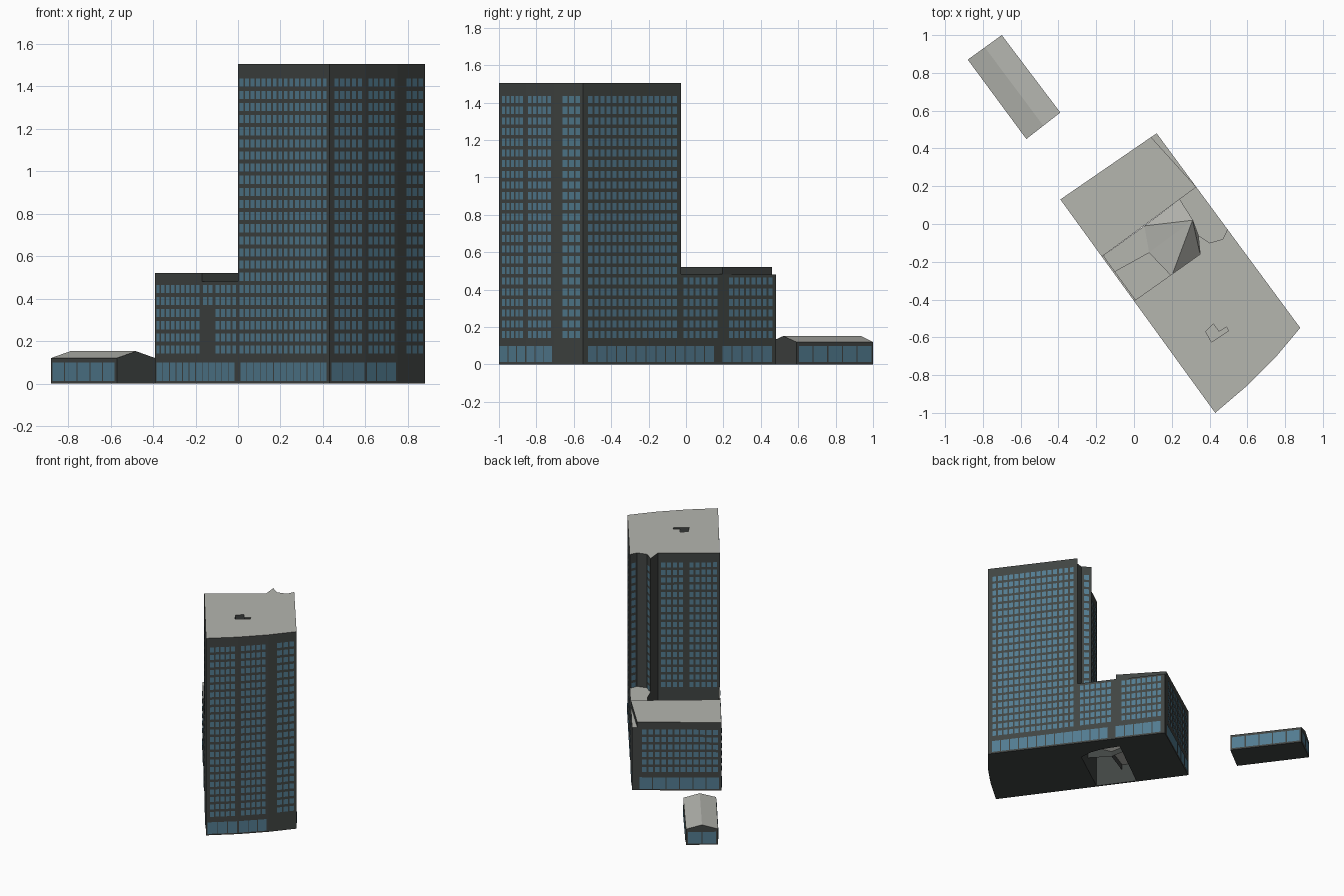
import bpy, bmesh
from mathutils import Vector

if "Cube" in bpy.data.objects:
    bpy.data.objects.remove(bpy.data.objects["Cube"], do_unlink=True)


def material(name, rgb):
    m = bpy.data.materials.new(name)
    m.use_nodes = True
    m.diffuse_color = (*rgb, 1)
    m.node_tree.nodes["Principled BSDF"].inputs["Base Color"].default_value = (*rgb, 1)
    return m


MATS = [material("dark wall", (0.052, 0.058, 0.055)),
        material("pale roof", (0.46, 0.465, 0.43)),
        material("blue glass", (0.085, 0.2, 0.28))]
WALL, ROOF, GLASS = range(3)


def finish(name, bm):
    mesh = bpy.data.meshes.new(name)
    bm.to_mesh(mesh)
    bm.free()
    for m in MATS:
        mesh.materials.append(m)
    ob = bpy.data.objects.new(name, mesh)
    bpy.context.scene.collection.objects.link(ob)
    return ob


def prism(name, pts, z0, z1, base=WALL, top=ROOF):
    """Upright block over a counter-clockwise outline; base=None leaves it open below."""
    bm = bmesh.new()
    lo = [bm.verts.new((p[0], p[1], z0)) for p in pts]
    hi = [bm.verts.new((p[0], p[1], z1)) for p in pts]
    for i in range(len(pts)):
        j = (i + 1) % len(pts)
        bm.faces.new((lo[i], lo[j], hi[j], hi[i]))
    bm.faces.new(hi).material_index = top
    if base is not None:
        bm.faces.new(lo[::-1]).material_index = base
    return finish(name, bm)


def panes(bm, p, q, s0, s1, count, spans, fill):
    """Columns of glass from fraction s0 to s1 of wall p-q, one row per height span."""
    d = q - p
    out = Vector((d.y, -d.x)).normalized() * 0.003
    step = (s1 - s0) / count
    for i in range(count):
        a = p + d * (s0 + step * (i + (1 - fill) / 2)) + out
        b = p + d * (s0 + step * (i + (1 + fill) / 2)) + out
        for z0, z1 in spans:
            f = bm.faces.new([bm.verts.new(v) for v in (
                (a.x, a.y, z0), (b.x, b.y, z0), (b.x, b.y, z1), (a.x, a.y, z1))])
            f.material_index = GLASS


def rows(first, last):
    return [(0.141 + 0.0571 * k, 0.179 + 0.0571 * k) for k in range(first, last)]


GROUND = [(0.012, 0.1)]
V = Vector

# Site corners and points along the two long sides
A, B, C, E = V((-0.39, 0.13)), V((0.12, 0.48)), V((0.88, -0.55)), V((0.43, -1.0))
M, L, P = A.lerp(E, 0.268), A.lerp(E, 0.341), A.lerp(E, 0.4756)
Q, N = C.lerp(B, 0.507), C.lerp(B, 0.724)
D, F = V((0.60, -0.855)), V((0.75, -0.705))
n1, n2, n3, n4 = V((0.47, -0.08)), V((0.40, -0.10)), V((0.34, -0.06)), V((0.35, -0.16))
B_in = V((0.09, 0.46))
court = V((0.24, 0.13))
peak = V((0.31, 0.02))

# Tower with a roof hatch sunk into its top
tower = prism("tower", [P, E, D, F, C, Q, n1, n2, n3, n4], 0, 1.505)
hatch = prism("hatch_cutter", [(0.38, -0.57), (0.41, -0.625), (0.5, -0.565), (0.49, -0.545),
                               (0.45, -0.57), (0.42, -0.53)], 1.44, 1.55, base=ROOF)
hatch.hide_render = True
cut = tower.modifiers.new("hatch", 'BOOLEAN')
cut.operation, cut.object, cut.solver = 'DIFFERENCE', hatch, 'EXACT'
bpy.context.view_layer.objects.active = tower
bpy.ops.object.modifier_apply(modifier="hatch")
bpy.data.objects.remove(hatch, do_unlink=True)

# Low wing and its lower side strip
prism("low_wing", [A, M, N, B_in], 0, 0.52)
prism("wing_side_strip", [N, B, B_in], 0, 0.48)
prism("wing_back_strip", [B, A, B_in], 0, 0.48)

# Links between wing and tower
prism("east_link", [Q, N, court, peak, n3, n2, n1], 0, 0.485)
c1, c2, c3 = V((0.055, -0.01)), V((0.08, -0.15)), V((0.2, -0.275))
prism("west_link", [L, P, c3, c2], 0.1, 0.35, base=None)
prism("west_link_low_roof", [M, L, c2, c1], 0.1, 0.145, base=None)
inward = V((0.81, 0.59)) * 0.01
prism("west_link_wall", [M, P, P + inward, M + inward], 0, 0.48)

# Folded courtyard roof
bm = bmesh.new()
ridge = bm.verts.new((*peak, 0.27))
rim = [bm.verts.new((p.x, p.y, z)) for p, z in
       ((court, 0.14), (c1, 0.14), (c2, 0.14), (c3, 0.2), (n4, 0.14), (n3, 0.14))]
for a, b in zip(rim, rim[1:]):
    bm.faces.new((ridge, a, b)).material_index = ROOF
finish("courtyard_roof", bm)

# Tower windows
bm = bmesh.new()
full, upper = rows(0, 23), rows(6, 23)
panes(bm, A, E, 0.482, 0.992, 16, full, 0.68)
panes(bm, E, D, 0.1, 0.92, 5, full, 0.7)
panes(bm, D, F, 0.06, 0.93, 5, full, 0.7)
panes(bm, F, C, 0.28, 0.94, 3, full, 0.75)
panes(bm, C, B, 0.02, 0.49, 15, full, 0.7)
panes(bm, n4, P, 0.04, 0.42, 4, upper, 0.7)
panes(bm, n4, P, 0.5, 0.97, 5, upper, 0.7)
panes(bm, Q, n1, 0.15, 0.85, 1, upper, 0.8)
panes(bm, n2, n3, 0.2, 0.8, 1, upper, 0.8)
finish("tower_windows", bm)

# Wing and link windows
bm = bmesh.new()
low = rows(0, 6)
panes(bm, A, E, 0.005, 0.262, 9, low, 0.7)
panes(bm, A, E, 0.272, 0.338, 2, rows(4, 6), 0.7)
panes(bm, A, E, 0.344, 0.473, 4, low, 0.7)
panes(bm, C, B, 0.515, 0.7, 6, low, 0.7)
panes(bm, C, B, 0.75, 0.985, 8, low, 0.7)
panes(bm, B, A, 0.1, 0.97, 12, low, 0.72)
panes(bm, M, N, 0.03, 0.5, 8, rows(4, 6), 0.7)
finish("wing_windows", bm)

# Ground floor glazing
bm = bmesh.new()
panes(bm, A, E, 0.01, 0.46, 12, GROUND, 0.9)
panes(bm, A, E, 0.49, 0.99, 13, GROUND, 0.9)
panes(bm, E, D, 0.03, 0.98, 3, GROUND, 0.92)
panes(bm, D, F, 0.02, 0.95, 3, GROUND, 0.92)
panes(bm, C, B, 0.02, 0.68, 13, GROUND, 0.9)
panes(bm, C, B, 0.72, 0.98, 5, GROUND, 0.9)
panes(bm, B, A, 0.08, 0.98, 6, GROUND, 0.93)
finish("ground_floor_glazing", bm)

# Detached pavilion with a shallow gabled roof
s = [V((-0.88, 0.87)), V((-0.57, 0.45)), V((-0.39, 0.59)), V((-0.70, 1.0))]
prism("pavilion_walls", s, 0, 0.12)
bm = bmesh.new()
w = [bm.verts.new((p.x, p.y, 0.12)) for p in s]
r0, r1 = [bm.verts.new((*a.lerp(b, 0.5), 0.152)) for a, b in ((s[0], s[3]), (s[1], s[2]))]
for f in ((w[0], w[1], r1, r0), (w[2], w[3], r0, r1)):
    bm.faces.new(f).material_index = ROOF
bm.faces.new((w[1], w[2], r1))
bm.faces.new((w[3], w[0], r0))
finish("pavilion_roof", bm)
bm = bmesh.new()
panes(bm, s[0], s[1], 0.02, 0.98, 5, GROUND, 0.92)
panes(bm, s[2], s[3], 0.02, 0.98, 5, GROUND, 0.92)
panes(bm, s[3], s[0], 0.04, 0.96, 2, GROUND, 0.92)
finish("pavilion_glazing", bm)
